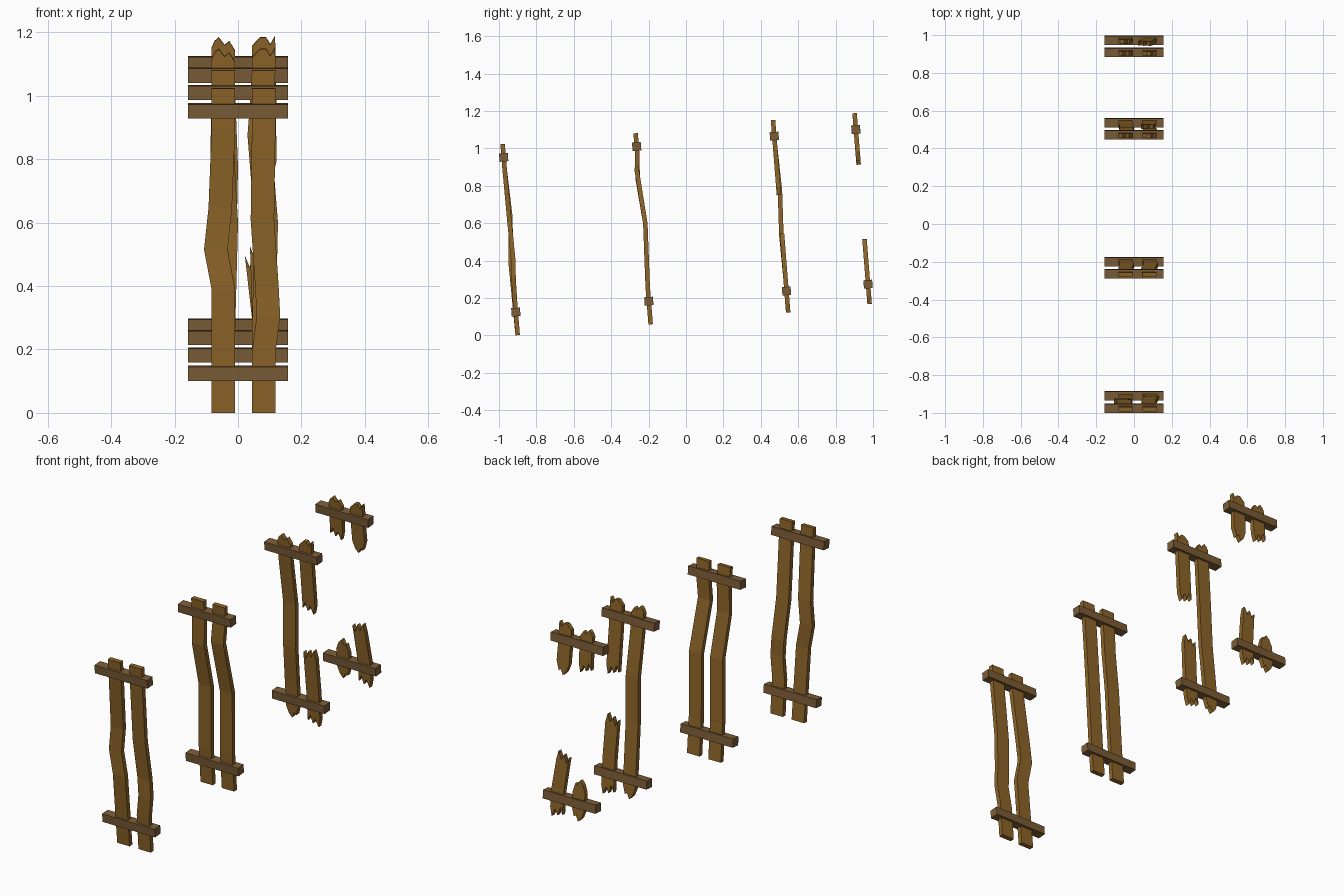
import bpy, bmesh, math
from mathutils import Matrix, Vector

if "Cube" in bpy.data.objects:
    bpy.data.objects.remove(bpy.data.objects["Cube"])

LEAN = math.radians(4.5)
W, T = 0.074, 0.024          # plank width, thickness
LX, RX = -0.046, 0.081       # left / right plank centres
L = 1.025                    # full plank length


def material(name, col):
    m = bpy.data.materials.new(name)
    m.diffuse_color = (*col, 1)
    m.use_nodes = True
    m.node_tree.nodes["Principled BSDF"].inputs["Base Color"].default_value = m.diffuse_color
    return m


PLANK = material("plank_wood", (0.27, 0.13, 0.022))
RAIL = material("rail_wood", (0.20, 0.108, 0.038))


def finish(name, bm, mat, frame):
    bmesh.ops.recalc_face_normals(bm, faces=bm.faces)
    me = bpy.data.meshes.new(name)
    bm.to_mesh(me)
    bm.free()
    me.materials.append(mat)
    ob = bpy.data.objects.new(name, me)
    ob.matrix_world = frame
    bpy.context.collection.objects.link(ob)


def rail(name, frame, s):
    bm = bmesh.new()
    bmesh.ops.create_cube(bm, size=1, matrix=Matrix.Translation((0, 0, s))
                          @ Matrix.Diagonal((0.314, 0.047, 0.045, 1)))
    finish(name, bm, RAIL, frame)


FLAT = [(-.5, 0), (.5, 0)]


def plank(name, frame, cx, knots, bottom=FLAT, top=FLAT):
    """knots: (height, x shift, y shift); end profiles: (u across width, height offset)"""
    bm = bmesh.new()
    rows = []
    for i, (s, dx, dy) in enumerate(knots):
        prof = bottom if i == 0 else top if i == len(knots) - 1 else FLAT
        rows.append([[bm.verts.new((cx + dx + u * W, dy + side * T / 2, s + h))
                      for u, h in prof] for side in (-1, 1)])
    for a, b in zip(rows, rows[1:]):
        for k in (0, 1):                       # front and back faces
            bm.faces.new(a[k] + b[k][::-1])
        for e in (0, -1):                      # edges
            bm.faces.new((a[0][e], b[0][e], b[1][e], a[1][e]))
    for f, b in (rows[0], rows[-1]):           # flat or splintered ends
        for i in range(len(f) - 1):
            bm.faces.new((f[i], f[i + 1], b[i + 1], b[i]))
    finish(name, bm, PLANK, frame)


# splintered end profiles
JAG_A = [(-.5, -.02), (-.38, .0), (-.2, .012), (.05, -.012), (.25, .0), (.5, -.03)]
JAG_B = [(-.5, -.015), (-.15, .012), (.1, .012), (.28, -.01), (.48, .016), (.5, -.02)]
TIP = [(-.5, -.06), (-.3, -.02), (-.05, .0), (.15, -.03), (.3, -.02), (.5, -.07)]
FORK = [(-.5, -.01), (-.3, -.045), (-.1, .0), (.1, -.03), (.35, .012), (.5, -.035)]


def down(profile):
    return [(u, -h) for u, h in profile]


# panel offsets from the first one: (y, z)
frames = []
for n, (y, z) in enumerate([(0, 0), (0.711, 0.058), (1.447, 0.113), (1.883, 0.149)], 1):
    f = Matrix.Translation((0, -0.9 + y, 0.001 + z)) @ Matrix.Rotation(LEAN, 4, 'X')
    frames.append(f)
    rail(f"panel{n}_lower_rail", f, 0.124)
    rail(f"panel{n}_upper_rail", f, 0.954)
f1, f2, f3, f4 = frames

# panel 1: intact, bent planks
plank("panel1_left_plank", f1, LX,
      [(0, 0, 0), (.39, 0, -.007), (.515, -.024, .004), (.645, -.010, .010), (.9, 0, 0), (L, 0, 0)])
plank("panel1_right_plank", f1, RX,
      [(0, 0, 0), (.19, 0, 0), (.305, .015, .002), (.40, .010, .008), (.61, -.004, .004), (.9, 0, 0), (L, 0, 0)])

# panel 2: intact, bent planks
plank("panel2_left_plank", f2, LX,
      [(0, 0, 0), (.2, 0, 0), (.54, .009, .014), (.78, -.004, -.008), (.92, 0, 0), (L, 0, 0)])
plank("panel2_right_plank", f2, RX,
      [(0, 0, 0), (.2, 0, 0), (.54, .008, .014), (.82, -.014, -.009), (.92, -.006, 0), (L, 0, 0)])

# panel 3: left plank whole, right plank snapped
plank("panel3_left_plank", f3, LX,
      [(.02, 0, 0), (.2, 0, 0), (.42, .004, -.004), (.66, .009, .007), (.9, 0, 0), (L, 0, 0)],
      down(TIP), JAG_A)
plank("panel3_right_lower_stub", f3, RX,
      [(.02, 0, 0), (.2, 0, 0), (.42, -.006, 0)], down(FORK), FORK)
plank("panel3_right_upper_stub", f3, RX,
      [(.65, .004, 0), (.9, 0, 0), (L, 0, 0)], down(FORK), JAG_B)

# panel 4: both planks snapped to stubs
plank("panel4_left_lower_stub", f4, LX,
      [(.03, 0, 0), (.12, 0, 0), (.245, 0, 0)], down(TIP), TIP)
plank("panel4_right_lower_stub", f4, RX,
      [(.03, 0, 0), (.15, 0, 0), (.355, -.022, 0)], down(FORK), FORK)
plank("panel4_left_upper_stub", f4, LX,
      [(.82, 0, 0), (.95, 0, 0), (L, 0, 0)], down(FORK), JAG_A)
plank("panel4_right_upper_stub", f4, RX,
      [(.765, .004, 0), (.93, 0, 0), (L, 0, 0)], down(TIP), JAG_B)
